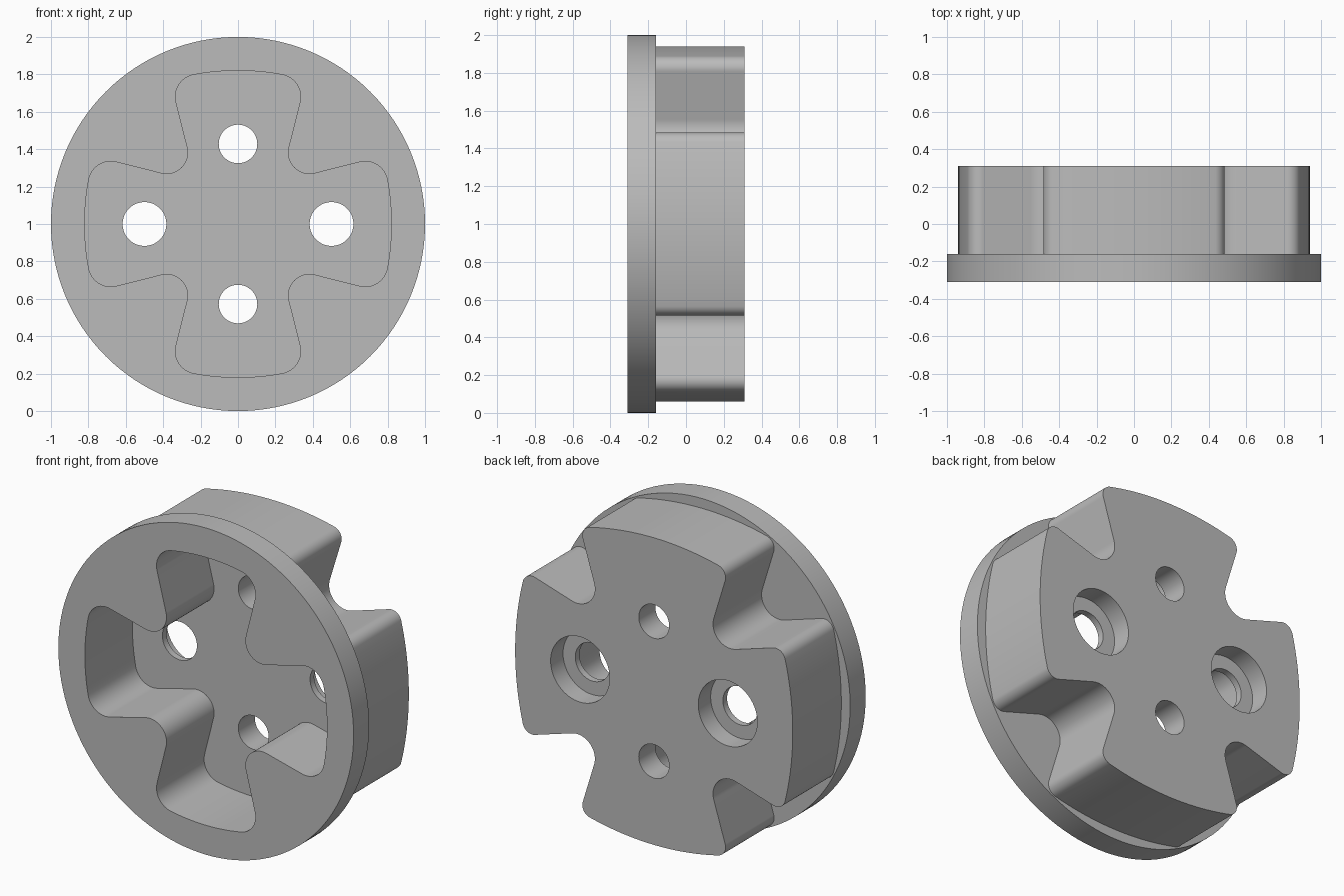
import bpy, bmesh
from math import atan2, acos, cos, sin, pi, hypot

cube = bpy.data.objects.get("Cube")
if cube:
    bpy.data.objects.remove(cube, do_unlink=True)

CENTRE_Z = 1.0
FRONT, FLANGE_BACK, FLOOR, BACK = -0.31, -0.16, 0.15, 0.31

grey = bpy.data.materials.new("plain grey")
grey.use_nodes = True
grey.diffuse_color = (0.5, 0.5, 0.5, 1)
grey.node_tree.nodes["Principled BSDF"].inputs["Base Color"].default_value = (0.5, 0.5, 0.5, 1)


def arc(cx, cz, r, a0, a1, n):
    return [(cx + r * cos(a0 + (a1 - a0) * i / n),
             cz + r * sin(a0 + (a1 - a0) * i / n)) for i in range(n + 1)]


def circle(r, x=0.0, z=0.0, n=64):
    return arc(x, z, r, 0, 2 * pi, n)[:-1]


def cross(height, px, pz, pr, q, qr):
    """Four flared arms: bulging tip, rounded corner, filleted notch."""
    k = pz - height
    big = (px * px + k * k - pr * pr) / (-2 * k - 2 * pr)
    tip_z = height - big
    phi = atan2(pz - tip_z, px)
    dx, dz = q - px, q - pz
    side = atan2(dz, dx) + acos((pr + qr) / hypot(dx, dz))
    eighth = arc(0, tip_z, big, pi / 2, phi, 10)
    eighth += arc(px, pz, pr, phi, side, 12)[1:]
    eighth += arc(q, q, qr, pi + side, pi * 1.25, 10)
    quarter = eighth + [(z, x) for x, z in reversed(eighth)][1:-1]
    outline = []
    for _ in range(4):
        outline += quarter
        quarter = [(z, -x) for x, z in quarter]
    return outline


def prism(name, outline, y0, y1):
    bm = bmesh.new()
    face = bm.faces.new([bm.verts.new((x, y0, z + CENTRE_Z)) for x, z in outline])
    new = bmesh.ops.extrude_face_region(bm, geom=[face])["geom"]
    for v in new:
        if isinstance(v, bmesh.types.BMVert):
            v.co.y = y1
    bmesh.ops.recalc_face_normals(bm, faces=bm.faces)
    mesh = bpy.data.meshes.new(name)
    bm.to_mesh(mesh)
    bm.free()
    mesh.materials.append(grey)
    obj = bpy.data.objects.new(name, mesh)
    bpy.context.collection.objects.link(obj)
    return obj


def combine(target, tool, operation):
    mod = target.modifiers.new(operation.lower(), 'BOOLEAN')
    mod.operation = operation
    mod.solver = 'EXACT'
    mod.object = tool
    bpy.context.view_layer.objects.active = target
    bpy.ops.object.modifier_apply(modifier=mod.name)
    bpy.data.objects.remove(tool, do_unlink=True)


# Round flange joined to the cross-shaped body behind it
hub = prism("flanged_hub", circle(1.0, n=128), FRONT, FLANGE_BACK)
body = prism("cross_body", cross(0.94, 0.42, 0.825, 0.065, 0.52, 0.12), FLANGE_BACK - 0.07, BACK)
combine(hub, body, 'UNION')

# Cross-shaped pocket open at the front
pocket = prism("pocket_cutter", cross(0.82, 0.215, 0.68, 0.12, 0.382, 0.115), FRONT - 0.1, FLOOR)
combine(hub, pocket, 'DIFFERENCE')

# Plain holes above and below, counterbored holes at the sides
for s in (-1, 1):
    for name, outline, start in (
            ("plain_hole", circle(0.103, z=s * 0.428), 0.05),
            ("side_hole", circle(0.117, x=s * 0.5), 0.05),
            ("counterbore", circle(0.2, x=s * 0.5), BACK - 0.12)):
        combine(hub, prism(name + "_cutter", outline, start, BACK + 0.1), 'DIFFERENCE')

# Smooth curved walls, crisp rims
bpy.ops.object.select_all(action='DESELECT')
hub.select_set(True)
bpy.context.view_layer.objects.active = hub
bpy.ops.object.shade_smooth_by_angle(angle=pi / 6)
